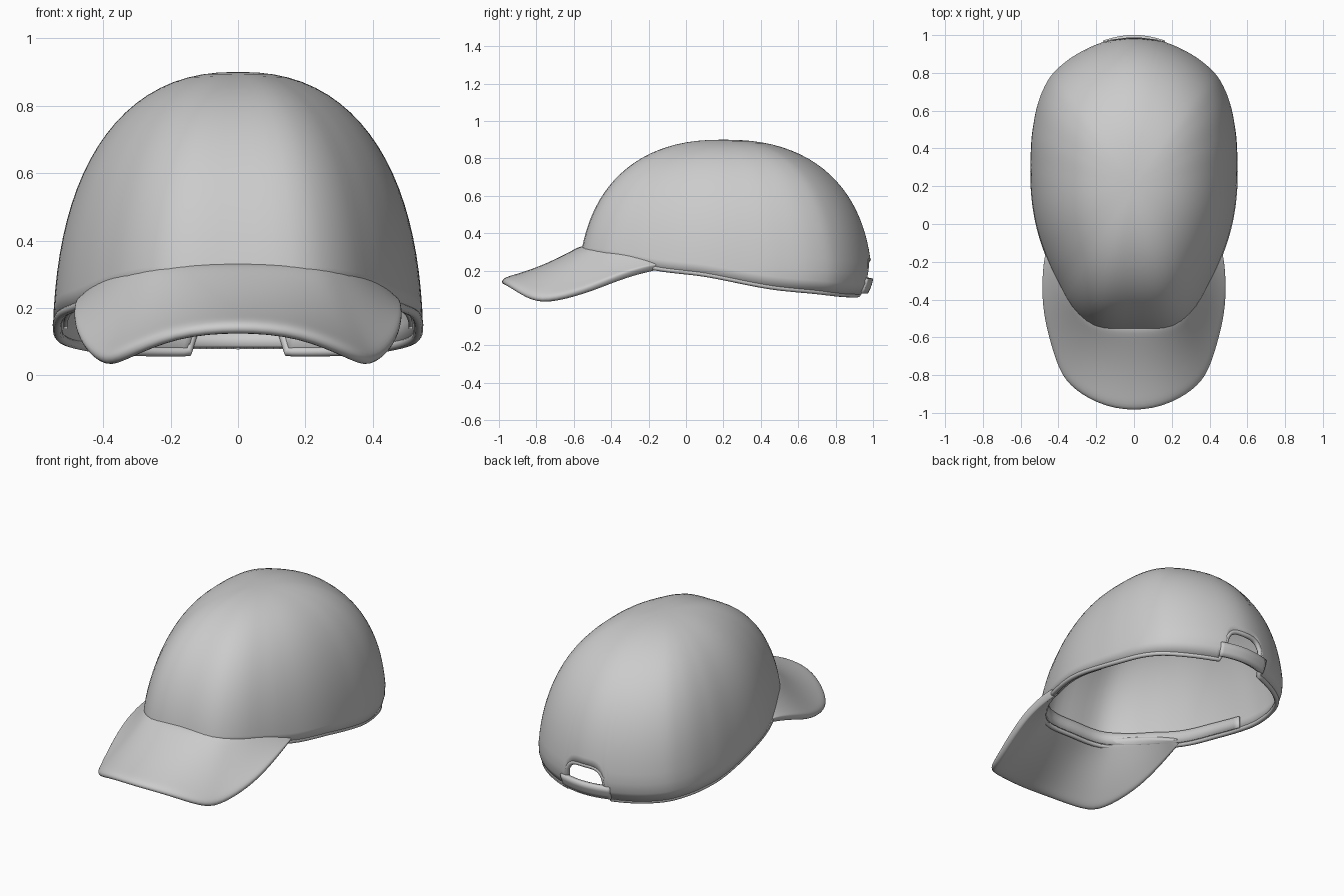
import bpy
from math import sin, cos, pi

if "Cube" in bpy.data.objects:
    bpy.data.objects.remove(bpy.data.objects["Cube"])

TOP = 0.9        # crown height
CENTRE_Y = 0.2   # crown axis

grey = bpy.data.materials.new("light grey cloth")
grey.use_nodes = True
grey.diffuse_color = (0.6, 0.6, 0.6, 1)
grey.node_tree.nodes["Principled BSDF"].inputs["Base Color"].default_value = (0.6, 0.6, 0.6, 1)


def smooth_at(points, t):
    """Smooth interpolation through (position, value) pairs."""
    n = len(points)
    t = min(max(t, points[0][0]), points[-1][0])
    k = 0
    while k < n - 2 and t > points[k + 1][0]:
        k += 1

    def slope(i):
        a, b = points[max(i - 1, 0)], points[min(i + 1, n - 1)]
        return 0 if i in (0, n - 1) else (b[1] - a[1]) / (b[0] - a[0])

    (x0, y0), (x1, y1) = points[k], points[k + 1]
    h = x1 - x0
    u = (t - x0) / h
    return ((1 + 2 * u) * (1 - u) ** 2 * y0 + u * (1 - u) ** 2 * h * slope(k)
            + u * u * (3 - 2 * u) * y1 + u * u * (u - 1) * h * slope(k + 1))


# Crown plan: radius by angle, from the back (0) round to the front (pi)
PLAN = [(0, 0.80), (0.26, 0.782), (0.62, 0.742), (0.775, 0.703), (1.064, 0.619),
        (1.39, 0.56), (1.756, 0.55), (2.16, 0.587), (2.467, 0.657),
        (2.72, 0.752), (2.881, 0.79), (pi, 0.778)]
# Rim height by depth
RIM = [(-0.6, 0.28), (-0.35, 0.25), (-0.15, 0.21), (0.1, 0.18),
       (0.45, 0.115), (0.7, 0.09), (0.95, 0.07)]


def crown_point(phi, z, inset=0.0):
    a = abs(phi)
    r = smooth_at(PLAN, a) * max(0, 1 - (z / TOP) ** 2.6) ** 0.43
    tuck = max(0, (0.2 - z) / 0.15) ** 2 * max(0, cos(a))
    r -= 0.055 * tuck + inset
    return (r * sin(phi), CENTRE_Y + r * cos(phi), z)


def rim_height(phi):
    z = smooth_at(RIM, CENTRE_Y + smooth_at(PLAN, abs(phi)) * cos(phi))
    q = abs(phi) / 0.18
    if q < 1:  # arched opening at the back
        z += 0.19 * (1 - q ** 4) ** 0.4
    return z


def make(name, verts, faces, thickness, offset=-1, subdivisions=0):
    mesh = bpy.data.meshes.new(name)
    mesh.from_pydata(verts, [], faces)
    mesh.materials.append(grey)
    obj = bpy.data.objects.new(name, mesh)
    bpy.context.collection.objects.link(obj)
    bpy.ops.object.select_all(action='DESELECT')
    obj.select_set(True)
    bpy.context.view_layer.objects.active = obj
    bpy.ops.object.shade_smooth_by_angle(angle=pi / 3)
    solid = obj.modifiers.new("thickness", 'SOLIDIFY')
    solid.thickness = thickness
    solid.offset = offset
    if subdivisions:
        sub = obj.modifiers.new("rounding", 'SUBSURF')
        sub.levels = sub.render_levels = subdivisions
    return obj


def grid_faces(columns, rows, closed=False):
    return [(i * rows + j, i * rows + j + 1,
             (i + 1) % columns * rows + j + 1, (i + 1) % columns * rows + j)
            for i in range(columns if closed else columns - 1) for j in range(rows - 1)]


# Crown shell
HALF, RINGS = 72, 22
half = [pi * (i / HALF) ** 1.6 for i in range(HALF + 1)]
angles = half + [-a for a in reversed(half[1:-1])]
verts = []
for phi in angles:
    low = rim_height(phi)
    verts += [crown_point(phi, low + (TOP - low) * sin(j / RINGS * pi / 2))
              for j in range(RINGS)]
faces = grid_faces(len(angles), RINGS, closed=True)
apex = len(verts)
verts.append((0, CENTRE_Y, TOP))
for i in range(len(angles)):
    k = (i + 1) % len(angles)
    faces.append((i * RINGS + RINGS - 1, apex, k * RINGS + RINGS - 1))
make("crown", verts, faces, 0.022)

# Rolled hem along the rim and the opening
curve = bpy.data.curves.new("rim_hem", 'CURVE')
curve.dimensions = '3D'
curve.bevel_depth = 0.014
curve.bevel_resolution = 3
line = curve.splines.new('POLY')
line.points.add(len(angles) - 1)
for point, phi in zip(line.points, angles):
    point.co = (*crown_point(phi, rim_height(phi), 0.012), 1)
line.use_cyclic_u = True
curve.materials.append(grey)
bpy.context.collection.objects.link(bpy.data.objects.new("rim_hem", curve))

# Sweatband inside the front
verts = []
STEPS = 48
for i in range(STEPS + 1):
    a = 1.35 + (2 * pi - 2.7) * i / STEPS
    phi = a if a <= pi else a - 2 * pi
    low = rim_height(phi)
    verts += [crown_point(phi, low + 0.07 * j / 2, 0.03) for j in range(3)]
make("sweatband", verts, grid_faces(STEPS + 1, 3), 0.012)

# Adjuster strap across the opening
verts = []
for i in range(17):
    phi = -0.21 + 0.42 * i / 16
    verts += [crown_point(phi, z, -0.004) for z in (0.08, 0.105, 0.13, 0.158)]
make("back_strap", verts, grid_faces(17, 4), 0.026, offset=-0.6)

# Visor: loft from the crown seam to the outer edge, mirrored across x
SEAM = [(0, -0.54, 0.345), (0.12, -0.54, 0.343), (0.22, -0.51, 0.337), (0.27, -0.47, 0.332),
        (0.33, -0.39, 0.325), (0.375, -0.3, 0.308), (0.415, -0.22, 0.285), (0.45, -0.13, 0.25)]
EDGE = [(0, -1.005, 0.163), (0.2, -0.965, 0.145), (0.36, -0.86, 0.07), (0.415, -0.76, 0.042),
        (0.475, -0.55, 0.1), (0.495, -0.4, 0.165), (0.49, -0.25, 0.215), (0.47, -0.13, 0.24)]
pairs = list(zip(SEAM, EDGE))
flip = [tuple((-x, y, z) for x, y, z in pair) for pair in reversed(pairs[1:])]
ROWS = 7
verts = []
for a, b in flip + pairs:
    reach = min(1, (a[1] - b[1]) / 0.4)
    for j in range(ROWS):
        v = j / (ROWS - 1)
        x, y, z = (p + (q - p) * v for p, q in zip(a, b))
        verts.append((x, y, z - 0.02 * reach * sin(pi * v)))
make("visor", verts, grid_faces(len(flip + pairs), ROWS), 0.045, subdivisions=2)
